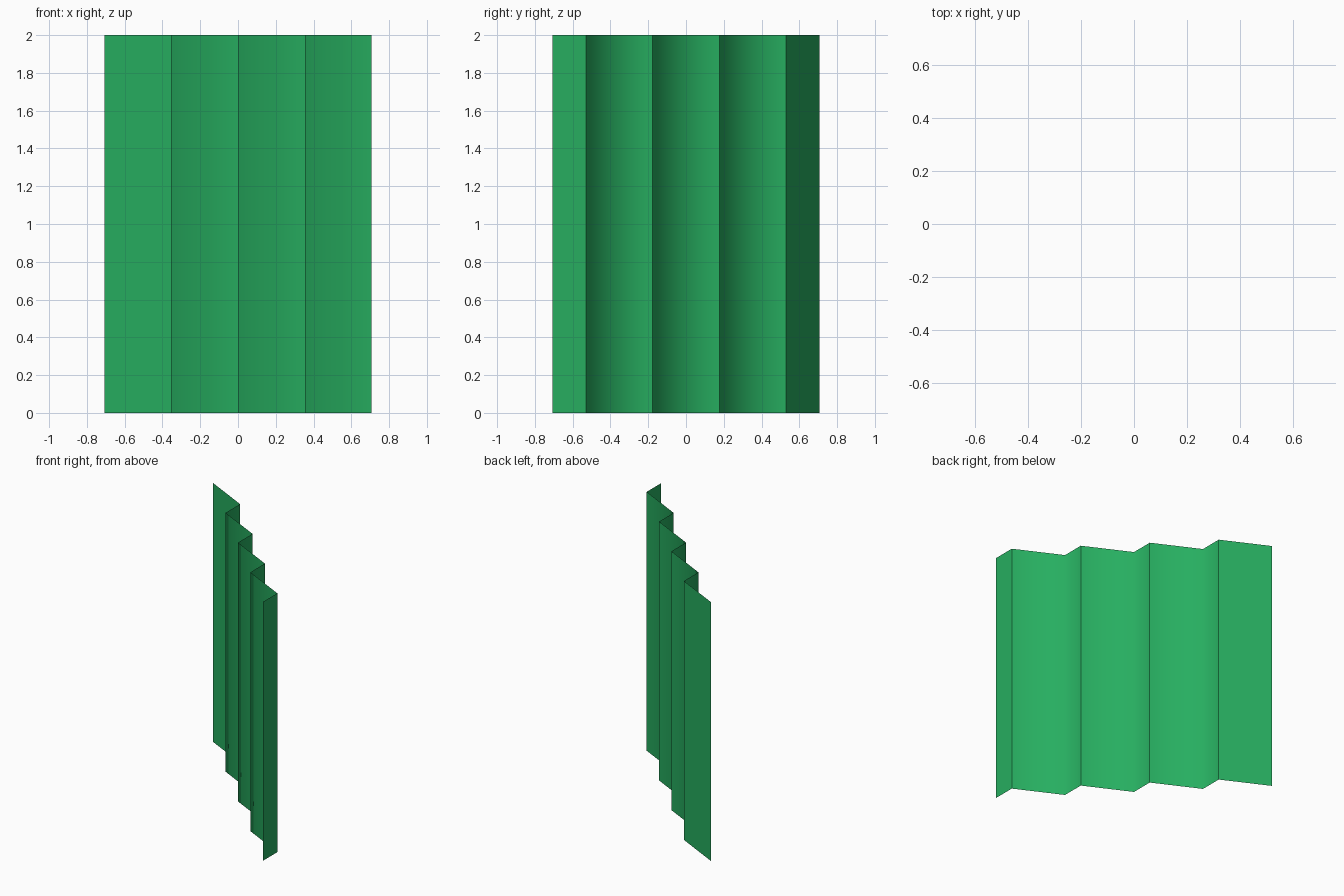
import bpy
import bmesh
import math

if "Cube" in bpy.data.objects:
    bpy.data.objects.remove(bpy.data.objects["Cube"])

HEIGHT = 2.0
PLEATS = 4
HALF = math.sqrt(0.5)          # half the footprint in x and y
STEP = 2 * HALF / PLEATS       # advance of one pleat in x and y

# Zigzag footprint: a long slanted panel, then a short one running straight forward
points = [(-HALF, HALF)]
for _ in range(PLEATS):
    x, y = points[-1]
    points.append((x + STEP, y - STEP / 2))
    points.append((x + STEP, y - STEP))

# Pleated sheet, a single surface without thickness
bm = bmesh.new()
columns = [[bm.verts.new((x, y, z)) for z in (0, HEIGHT)] for x, y in points]
for (a0, a1), (b0, b1) in zip(columns, columns[1:]):
    bm.faces.new((a0, a1, b1, b0)).smooth = True

# Outer folds are crisp, inner folds are shaded softly
for low, high in columns[1::2]:
    bm.edges.get((low, high)).smooth = False

mesh = bpy.data.meshes.new("pleated_screen")
bm.to_mesh(mesh)
bm.free()
screen = bpy.data.objects.new("pleated_screen", mesh)
bpy.context.collection.objects.link(screen)

# Green finish
green = bpy.data.materials.new("green")
green.diffuse_color = (0.02, 0.423, 0.117, 1)
green.use_nodes = True
green.node_tree.nodes["Principled BSDF"].inputs["Base Color"].default_value = green.diffuse_color
mesh.materials.append(green)
